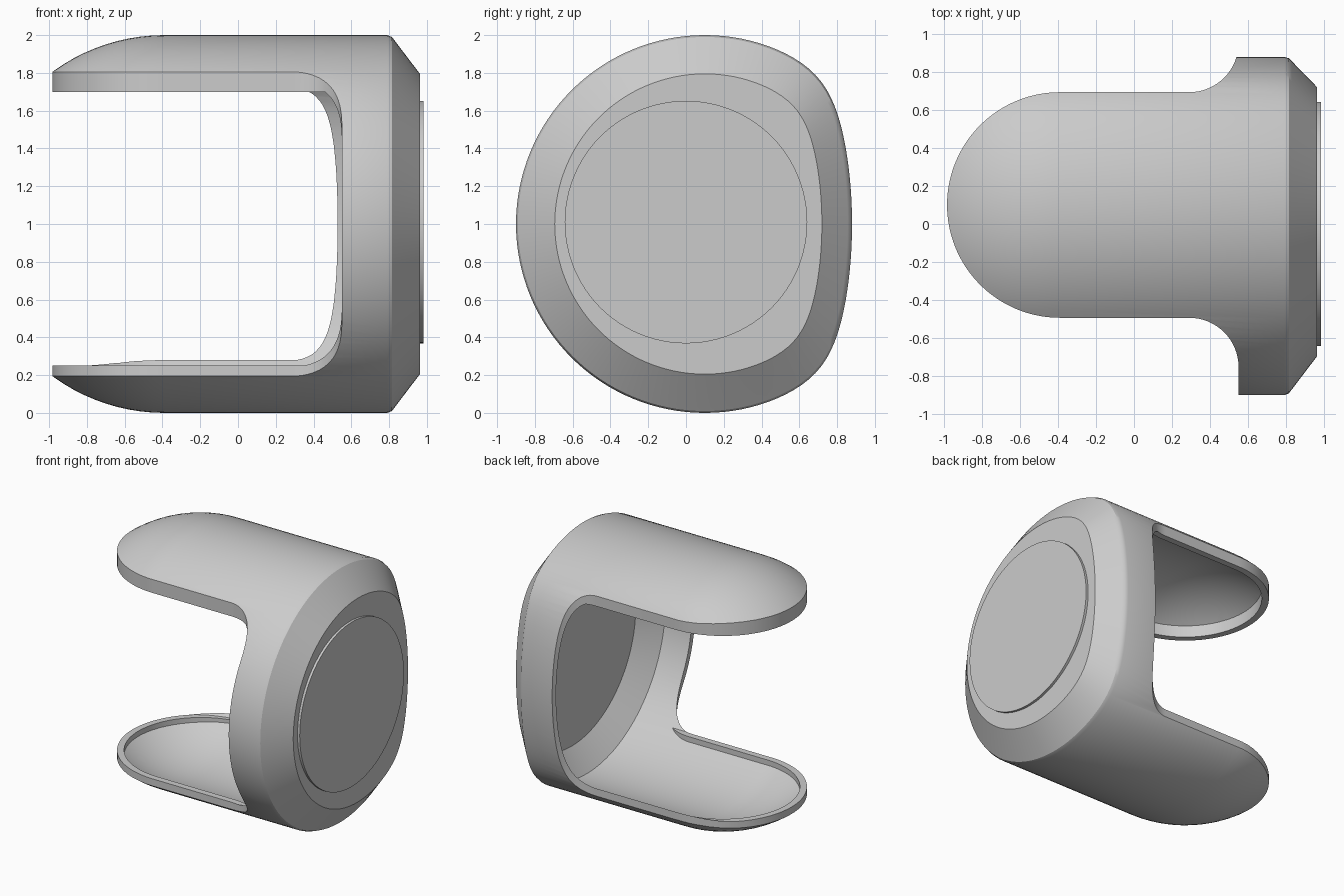
import bpy, bmesh
from math import sin, cos, pi, sqrt, radians

cube = bpy.data.objects.get("Cube")
if cube:
    bpy.data.objects.remove(cube)

CY, CZ = 0.1, 1.0     # axis of the shell
DOME_X = -0.39        # centre of the rounded arm ends
SEGMENTS = 128

grey = bpy.data.materials.new("light_grey")
grey.use_nodes = True
colour = (0.6, 0.6, 0.6, 1)
grey.diffuse_color = colour
grey.node_tree.nodes["Principled BSDF"].inputs["Base Color"].default_value = colour


def add_object(name, bm):
    bmesh.ops.recalc_face_normals(bm, faces=bm.faces)
    mesh = bpy.data.meshes.new(name)
    bm.to_mesh(mesh)
    bm.free()
    mesh.materials.append(grey)
    obj = bpy.data.objects.new(name, mesh)
    bpy.context.collection.objects.link(obj)
    return obj


def section_radius(a):
    """Unit circle blended into a shallow arc on the back side."""
    c, k = cos(a), 0.19 * sin(a) ** 2
    if c <= 0:
        return 1.0
    flat = 0.78 / c if k < 1e-6 else (-c + sqrt(c * c + 4 * k * 0.78)) / (2 * k)
    return (1 + flat ** -16) ** (-1 / 16)


def loft(name, rings):
    """Skin scaled copies of the section along x, capped at both ends."""
    bm = bmesh.new()
    angles = [2 * pi * i / SEGMENTS for i in range(SEGMENTS)]
    loops = [[bm.verts.new((x, CY + s * section_radius(a) * cos(a),
                            CZ + s * section_radius(a) * sin(a))) for a in angles]
             for x, s in rings]
    for p, q in zip(loops, loops[1:]):
        for i in range(SEGMENTS):
            j = (i + 1) % SEGMENTS
            bm.faces.new((p[i], p[j], q[j], q[i]))
    bm.faces.new(loops[0])
    bm.faces.new(loops[-1])
    return add_object(name, bm)


def capsule(name, radius, closed_end):
    steps = [radians(86 - 86 * i / 24) for i in range(25)]
    dome = [(DOME_X - radius * sin(t), radius * cos(t)) for t in steps]
    return loft(name, dome + closed_end)


def arm_prism(name, inset):
    """Upright prism: round-ended arm outline flaring into the full cup."""
    half, fillet = 0.593 - inset, 0.26 + inset
    side = [(DOME_X - half * cos(t), half * sin(t))
            for t in (pi / 2 * i / 32 for i in range(33))]
    side += [(0.29 + fillet * sin(t), half + fillet * (1 - cos(t)))
             for t in (pi / 2 * i / 16 for i in range(17))]
    side += [(0.29 + fillet, 3), (3, 3)]
    outline = side + [(x, -y) for x, y in reversed(side[1:])]
    bm = bmesh.new()
    base = bm.faces.new([bm.verts.new((x, CY + y, -1)) for x, y in outline])
    top = bmesh.ops.extrude_face_region(bm, geom=[base])
    bmesh.ops.translate(bm, vec=(0, 0, 4),
                        verts=[v for v in top["geom"] if isinstance(v, bmesh.types.BMVert)])
    return add_object(name, bm)


def combine(target, other, operation):
    mod = target.modifiers.new(operation.lower(), 'BOOLEAN')
    mod.operation, mod.object, mod.solver = operation, other, 'EXACT'
    bpy.context.view_layer.objects.active = target
    bpy.ops.object.modifier_apply(modifier=mod.name)
    bpy.data.objects.remove(other)


def smooth(obj, angle):
    bpy.ops.object.select_all(action='DESELECT')
    obj.select_set(True)
    bpy.context.view_layer.objects.active = obj
    bpy.ops.object.shade_smooth_by_angle(angle=radians(angle))


# Outer shell: cup with bevelled end, trimmed to leave two arms
shell = capsule("cup_shell", 1.0, [(0.79, 1.0), (0.815, 0.99), (0.83, 0.97), (0.963, 0.795)])
combine(shell, arm_prism("arm_outline", 0), 'INTERSECT')

# Cavity: open gap between the arms plus hollows inside a narrow lip
cavity = capsule("cavity", 0.96, [(0.78, 0.96), (0.91, 0.78)])
space = arm_prism("hollow_outline", 0.05)
bm = bmesh.new()
bmesh.ops.create_cube(bm, size=1)
bmesh.ops.scale(bm, vec=(5, 5, 1.45), verts=bm.verts)
bmesh.ops.translate(bm, vec=(0, 0, 0.975), verts=bm.verts)
combine(space, add_object("gap", bm), 'UNION')
combine(cavity, space, 'INTERSECT')
combine(shell, cavity, 'DIFFERENCE')
smooth(shell, 30)

# Raised round plate on the closed end
bpy.ops.mesh.primitive_cylinder_add(vertices=96, radius=0.642, depth=0.03,
                                    location=(0.967, 0, 1.01), rotation=(0, pi / 2, 0))
plate = bpy.context.object
plate.name = "end_plate"
plate.data.materials.append(grey)
smooth(plate, 30)
